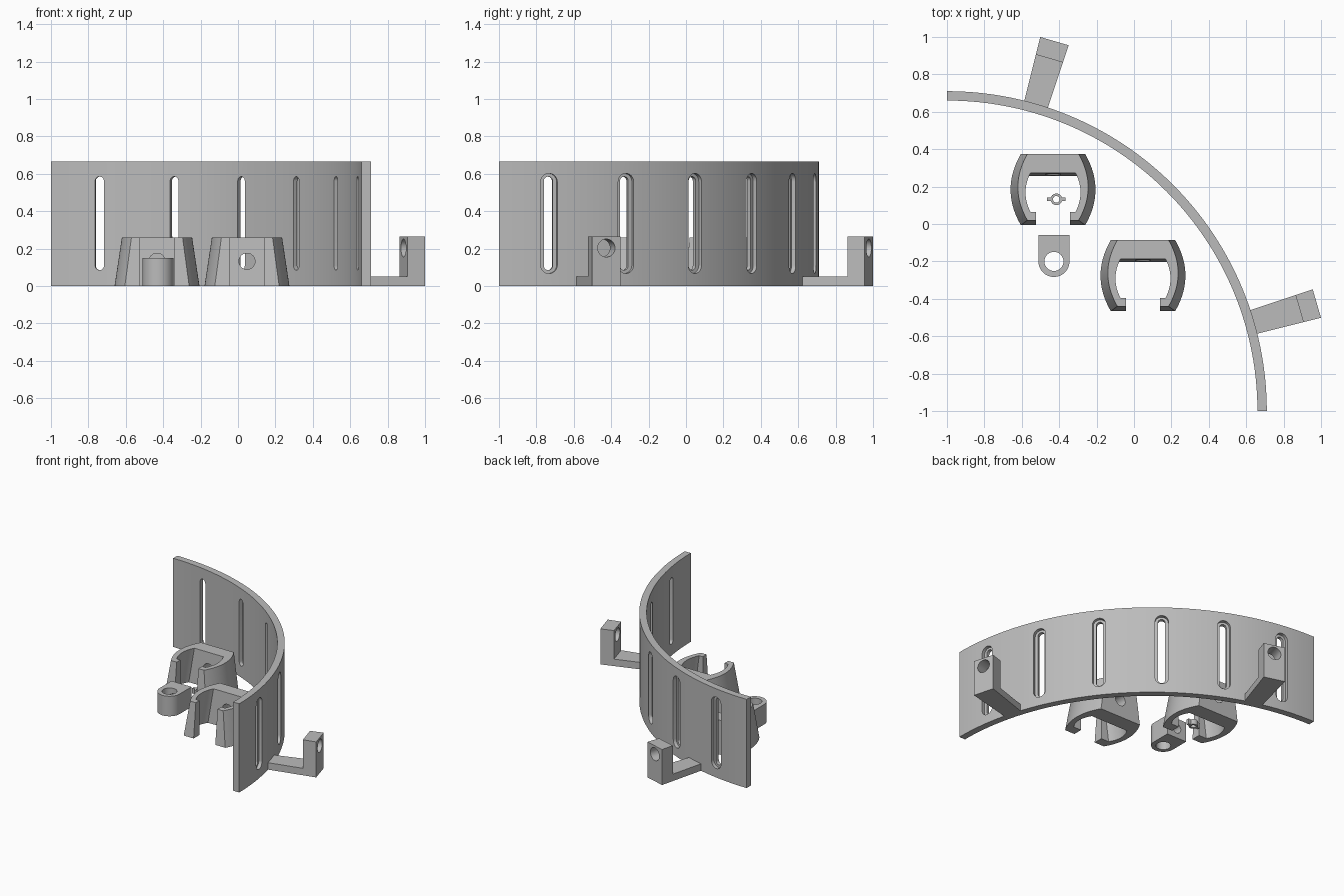
import bpy, bmesh
from math import sin, cos, pi, radians
from mathutils import Matrix, Vector

cube = bpy.data.objects.get("Cube")
if cube:
    bpy.data.objects.remove(cube, do_unlink=True)

grey = bpy.data.materials.new("light_grey")
grey.use_nodes = True
COLOUR = (0.5, 0.5, 0.5, 1)
grey.diffuse_color = COLOUR
grey.node_tree.nodes["Principled BSDF"].inputs["Base Color"].default_value = COLOUR

CENTRE = Vector((-1, -1, 0))   # centre of the curved wall


def loft(name, lower, upper, z0, z1, matrix=Matrix()):
    """Solid between two matching outlines."""
    bm = bmesh.new()
    a = [bm.verts.new((x, y, z0)) for x, y in lower]
    b = [bm.verts.new((x, y, z1)) for x, y in upper]
    bm.faces.new(a)
    bm.faces.new(b)
    n = len(a)
    for i in range(n):
        j = (i + 1) % n
        bm.faces.new((a[i], a[j], b[j], b[i]))
    bm.transform(matrix)
    bmesh.ops.recalc_face_normals(bm, faces=bm.faces)
    mesh = bpy.data.meshes.new(name)
    bm.to_mesh(mesh)
    bm.free()
    obj = bpy.data.objects.new(name, mesh)
    bpy.context.collection.objects.link(obj)
    mesh.materials.append(grey)
    return obj


def prism(name, outline, z0, z1, matrix=Matrix()):
    return loft(name, outline, outline, z0, z1, matrix)


def arc(r, a0, a1, n, cx=0, cy=0):
    return [(cx + r * cos(a0 + (a1 - a0) * i / n),
             cy + r * sin(a0 + (a1 - a0) * i / n)) for i in range(n + 1)]


def stadium(half_width, z_low, z_high):
    return (arc(half_width, 0, pi, 16, 0, z_high - half_width)
            + arc(half_width, pi, 2 * pi, 16, 0, z_low + half_width))


def circle(r, cx=0, cy=0, n=40):
    return arc(r, 0, 2 * pi, n, cx, cy)[:-1]


def outward(angle, origin=CENTRE):
    """Frame with local z pointing horizontally outward and local y up."""
    d = Vector((cos(angle), sin(angle), 0))
    up = Vector((0, 0, 1))
    m = Matrix((up.cross(d), up, d)).transposed().to_4x4()
    return Matrix.Translation(origin) @ m


def cut(obj, cutters):
    for c in cutters:
        mod = obj.modifiers.new("cut", 'BOOLEAN')
        mod.operation = 'DIFFERENCE'
        mod.solver = 'EXACT'
        mod.object = c
    bpy.context.view_layer.update()
    graph = bpy.context.evaluated_depsgraph_get()
    result = bpy.data.meshes.new_from_object(obj.evaluated_get(graph))
    obj.modifiers.clear()
    obj.data = result
    for c in cutters:
        bpy.data.objects.remove(c, do_unlink=True)


parts = []

# Quarter-circle wall with six countersunk slots
wall = prism("curved_wall", arc(1.71, 0, pi / 2, 96) + arc(1.66, pi / 2, 0, 96),
             0, 0.665, Matrix.Translation(CENTRE))
cutters = []
for i in range(6):
    frame = outward(radians(9 + 14.4 * i))
    cutters.append(prism("slot_cutter", stadium(0.024, 0.085, 0.585), 1.5, 1.8, frame))
    cutters.append(prism("recess_cutter", stadium(0.045, 0.067, 0.602), 1.685, 1.8, frame))
cut(wall, cutters)
parts.append(wall)

# Two L-shaped brackets outside the wall, sides along the radii
for side, degrees in (("left", 16.2), ("back", 73.8)):
    mid, half = radians(degrees), radians(2.2)

    def sector(r0, r1):
        return [(r * cos(mid + s * half), r * sin(mid + s * half))
                for r, s in ((r0, -1), (r1, -1), (r1, 1), (r0, 1))]

    place = Matrix.Translation(CENTRE)
    arm = prism(side + "_bracket_arm", sector(1.705, 1.964), 0, 0.052, place)
    post = prism(side + "_bracket_post", sector(1.964, 2.061), 0, 0.266, place)
    cut(post, [prism("hole_cutter", circle(0.048, 0, 0.203), 1.9, 2.2, outward(mid))])
    parts += [arm, post]


# Tapered open clips
def bulge(middle, end, y0, y1, n=20):
    """Bowed side running from y0 to y1."""
    return [(end + (middle - end) * (1 - (2 * i / n - 1) ** 2), y0 + (y1 - y0) * i / n)
            for i in range(n + 1)]


def clip_outline(outer, inner, gap=0.09):
    front = outer[2]
    lip = inner[3]
    right = (bulge(outer[0], outer[1], outer[3], front)
             + [(gap, front), (gap, lip)]
             + bulge(inner[0], inner[1], lip, inner[2]))
    return right + [(-x, y) for x, y in reversed(right)]


for name, x, y in (("rear", -0.433, 0), ("front", 0.048, -0.46)):
    clip = loft(name + "_clip",
                clip_outline((0.227, 0.172, -0.006, 0.374), (0.185, 0.155, 0.257, 0.064)),
                clip_outline((0.188, 0.137, 0.02, 0.374), (0.147, 0.12, 0.273, 0.064)),
                0, 0.258, Matrix.Translation((x, y, 0)))
    frame = outward(pi / 2, Vector((x, y, 0)))
    cut(clip, [prism("hole_cutter", circle(0.043, 0, 0.132), 0.2, 0.5, frame)])
    parts.append(clip)

# Round-ended tab with a vertical bore and a cross hole from behind
tab_place = Matrix.Translation((-0.428, -0.2, 0))
tab = prism("round_tab", [(0.083, 0.142), (-0.083, 0.142)] + arc(0.083, pi, 2 * pi, 32),
            0, 0.15, tab_place)
cut(tab, [prism("bore_cutter", circle(0.051), -0.1, 0.3, tab_place),
          prism("cross_cutter", circle(0.036, 0, 0.075), 0, 0.3,
                outward(pi / 2, Vector((-0.428, -0.2, 0))))])
parts.append(tab)

# Small winged ring inside the rear clip
ring_place = Matrix.Translation((-0.415, 0.132, 0))
ring = prism("small_ring", circle(0.031, n=24), 0, 0.04, ring_place)
cut(ring, [prism("ring_cutter", circle(0.018, n=24), -0.1, 0.2, ring_place)])
parts.append(ring)
for s, side in ((1, "left"), (-1, "right")):
    parts.append(prism(side + "_ring_wing",
                       [(s * 0.027, -0.01), (s * 0.05, -0.01), (s * 0.05, 0.01), (s * 0.027, 0.01)],
                       0, 0.04, ring_place))

# Smooth curves, sharp edges
bpy.ops.object.select_all(action='DESELECT')
for p in parts:
    p.select_set(True)
bpy.context.view_layer.objects.active = parts[0]
bpy.ops.object.shade_smooth_by_angle(angle=radians(30))
